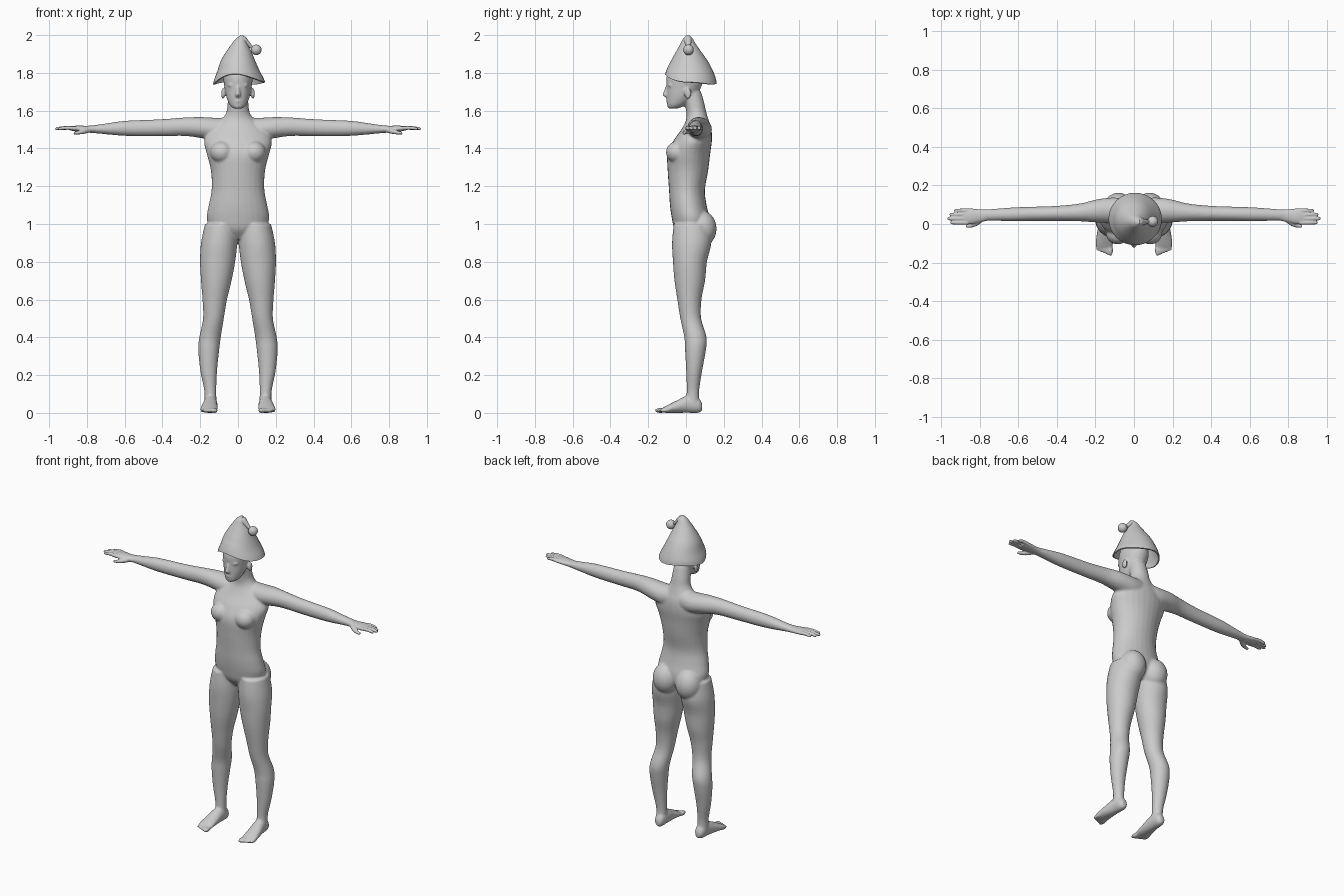
import bpy, bmesh, math
from mathutils import Vector, Matrix

default_cube = bpy.data.objects.get("Cube")
if default_cube:
    bpy.data.objects.remove(default_cube, do_unlink=True)

X, Y, Z = Vector((1, 0, 0)), Vector((0, 1, 0)), Vector((0, 0, 1))
SIDES = (1, -1)


def make_material(name, value):
    mat = bpy.data.materials.new(name)
    mat.use_nodes = True
    colour = (value, value, value, 1)
    mat.diffuse_color = colour
    mat.node_tree.nodes["Principled BSDF"].inputs["Base Color"].default_value = colour
    return mat


clay_grey = make_material("clay grey", 0.6)


def smooth_stations(stations, steps=4):
    """Catmull-Rom interpolation between cross-section stations."""
    result = []
    last = len(stations) - 1
    for i in range(last):
        a, b, c, d = (stations[min(max(i + k, 0), last)] for k in (-1, 0, 1, 2))
        for step in range(steps):
            t = step / steps
            result.append([
                q + t / 2 * (r - p + t * (2 * p - 5 * q + 4 * r - s + t * (3 * q - 3 * r + s - p)))
                for p, q, r, s in zip(a, b, c, d)])
    result.append(list(stations[last]))
    return result


def loft(bm, stations, u, v, side=1, count=28, warp=None, capped=True):
    """Skin elliptical rings; a station is x, y, z and the half sizes along u and v."""
    rings = []
    for x, y, z, ru, rv in smooth_stations(stations):
        ring = []
        for k in range(count):
            angle = math.tau * k / count
            point = Vector((x * side, y, z)) + u * ru * math.cos(angle) + v * rv * math.sin(angle)
            ring.append(bm.verts.new(warp(point, angle, z) if warp else point))
        rings.append(ring)
    for low, high in zip(rings, rings[1:]):
        for k in range(count):
            n = (k + 1) % count
            bm.faces.new((low[k], low[n], high[n], high[k]))
    if capped:
        bm.faces.new(rings[0])
    bm.faces.new(rings[-1])


def ball(bm, centre, radii, side=1):
    x, y, z = centre
    place = Matrix.Translation((x * side, y, z)) @ Matrix.Diagonal((*radii, 1))
    bmesh.ops.create_uvsphere(bm, u_segments=24, v_segments=14, radius=1, matrix=place)


def finish(bm, name, voxel=0, smoothing=0, thickness=0):
    bmesh.ops.recalc_face_normals(bm, faces=bm.faces)
    mesh = bpy.data.meshes.new(name)
    bm.to_mesh(mesh)
    bm.free()
    mesh.materials.append(clay_grey)
    obj = bpy.data.objects.new(name, mesh)
    bpy.context.collection.objects.link(obj)
    if voxel:
        remesh = obj.modifiers.new("blend", "REMESH")
        remesh.mode = "VOXEL"
        remesh.voxel_size = voxel
        relax = obj.modifiers.new("relax", "SMOOTH")
        relax.factor = 0.5
        relax.iterations = smoothing
    if thickness:
        solid = obj.modifiers.new("thickness", "SOLIDIFY")
        solid.thickness = thickness
        solid.offset = -1
    bpy.ops.object.select_all(action="DESELECT")
    obj.select_set(True)
    bpy.context.view_layer.objects.active = obj
    for modifier in list(obj.modifiers):
        bpy.ops.object.modifier_apply(modifier=modifier.name)
    bpy.ops.object.shade_smooth_by_angle(angle=math.radians(50))
    return obj


# Body: torso, neck and head
body = bmesh.new()
loft(body, [
    (0, .03, .92, .05, .05), (0, .03, .97, .14, .09), (0, .025, 1.03, .165, .1),
    (0, .012, 1.1, .155, .097), (0, .005, 1.18, .14, .095), (0, .01, 1.28, .143, .107),
    (0, .015, 1.37, .165, .113), (0, .035, 1.44, .18, .102), (0, .055, 1.5, .15, .08),
    (0, .06, 1.55, .09, .06), (0, .055, 1.59, .062, .053), (0, .045, 1.64, .055, .052),
    (0, .03, 1.7, .05, .05)], X, Y)
loft(body, [
    (0, -.068, 1.612, .025, .026), (0, -.05, 1.63, .044, .05), (0, -.028, 1.67, .061, .074),
    (0, -.012, 1.72, .071, .09), (0, -.003, 1.78, .077, .1), (0, 0, 1.84, .06, .08),
    (0, 0, 1.87, .03, .04)], X, Y)

# Nose, lips and brow
loft(body, [(0, -.1, 1.725, .008, .01), (0, -.107, 1.7, .01, .012),
            (0, -.109, 1.683, .015, .015), (0, -.1, 1.672, .012, .01)], X, Y)
ball(body, (0, -.093, 1.65), (.02, .012, .009))
ball(body, (0, -.085, 1.622), (.018, .014, .012))

for side in SIDES:
    ball(body, (.03, -.082, 1.735), (.024, .015, .009), side)   # brow
    ball(body, (.079, .01, 1.69), (.01, .019, .03), side)       # ear
    ball(body, (.085, -.046, 1.38), (.062, .06, .058), side)    # chest
    ball(body, (.08, .083, .975), (.08, .079, .095), side)      # seat
    # Legs
    loft(body, [
        (.09, .03, 1, .085, .095), (.1, .03, .9, .096, .104), (.108, .021, .8, .093, .09),
        (.115, .02, .7, .081, .081), (.123, .018, .6, .065, .064), (.13, .025, .5, .055, .055),
        (.148, .05, .4, .057, .059), (.155, .05, .33, .055, .055), (.155, .043, .22, .044, .042),
        (.147, .037, .12, .032, .033), (.145, .035, .05, .032, .036)], X, Y, side)
    # Shoulders and arms
    loft(body, [
        (0, .075, 1.5, .05, .07), (.1, .072, 1.5, .065, .062), (.19, .068, 1.51, .06, .056),
        (.28, .06, 1.515, .046, .049), (.4, .055, 1.51, .039, .045), (.54, .052, 1.507, .037, .042),
        (.62, .05, 1.506, .036, .038), (.72, .048, 1.503, .031, .026),
        (.79, .046, 1.502, .028, .018)], Y, Z, side)
    # Feet
    loft(body, [
        (.142, .086, .03, .015, .018), (.142, .065, .04, .03, .04), (.145, .01, .046, .036, .046),
        (.15, -.045, .034, .042, .034), (.154, -.1, .02, .046, .02),
        (.154, -.125, .014, .042, .012)], X, Z, side)
    for toe in range(5):
        ball(body, (.122 + .0165 * toe, -.135 + .006 * toe, .013),
             (.014 if toe == 0 else .01, .032, .014 - .001 * toe), side)
finish(body, "body", voxel=.0065, smoothing=5)

# Hands
for side, name in zip(SIDES, ("left_hand", "right_hand")):
    hand = bmesh.new()
    loft(hand, [
        (.75, .047, 1.502, .028, .021), (.8, .042, 1.502, .034, .018),
        (.85, .04, 1.505, .041, .016), (.888, .04, 1.506, .036, .011)], Y, Z, side)
    for finger, tip in enumerate((.932, .956, .968, .952)):
        y = .07 - .021 * finger
        loft(hand, [
            (.86, y, 1.506, .011, .011), ((.86 + tip) / 2, y, 1.509, .01, .01),
            (tip - .008, y, 1.505, .009, .008), (tip, y, 1.503, .004, .004)], Y, Z, side, 14)
    # Thumb
    loft(hand, [
        (.785, .025, 1.497, .014, .013), (.815, .005, 1.49, .015, .013),
        (.845, -.007, 1.484, .012, .01), (.87, -.011, 1.481, .008, .007)], Y, Z, side, 14)
    finish(hand, name, voxel=.004, smoothing=3)


# Hat with an upturned front brim
def lift_front(point, angle, height):
    nearness = max(0, (1.86 - height) / .12)
    front = max(0, -math.sin(angle)) ** 2
    wave = .006 * math.cos(3 * angle)
    point.z += nearness * (.05 * front + wave)
    return point


hat = bmesh.new()
loft(hat, [
    (.006, .026, 1.745, .138, .136), (.004, .026, 1.77, .13, .132), (.002, .023, 1.81, .112, .12),
    (0, .018, 1.86, .093, .099), (.004, .014, 1.91, .068, .068), (.008, .011, 1.95, .044, .043),
    (.014, .01, 1.98, .026, .026), (.02, .01, 1.997, .01, .01)],
    X, Y, count=40, warp=lift_front, capped=False)
finish(hat, "hat", thickness=.008)

# Drooping hat tip
tip = bmesh.new()
loft(tip, [
    (.004, .01, 1.965, .026, .026), (.025, .01, 1.973, .023, .024), (.05, .011, 1.957, .016, .014),
    (.07, .012, 1.938, .01, .009), (.088, .013, 1.925, .008, .008)],
    Y, Vector((.5, 0, .85)), count=20)
finish(tip, "hat_tip")

pompom = bmesh.new()
ball(pompom, (.097, .013, 1.922), (.028, .028, .028))
finish(pompom, "pompom")
